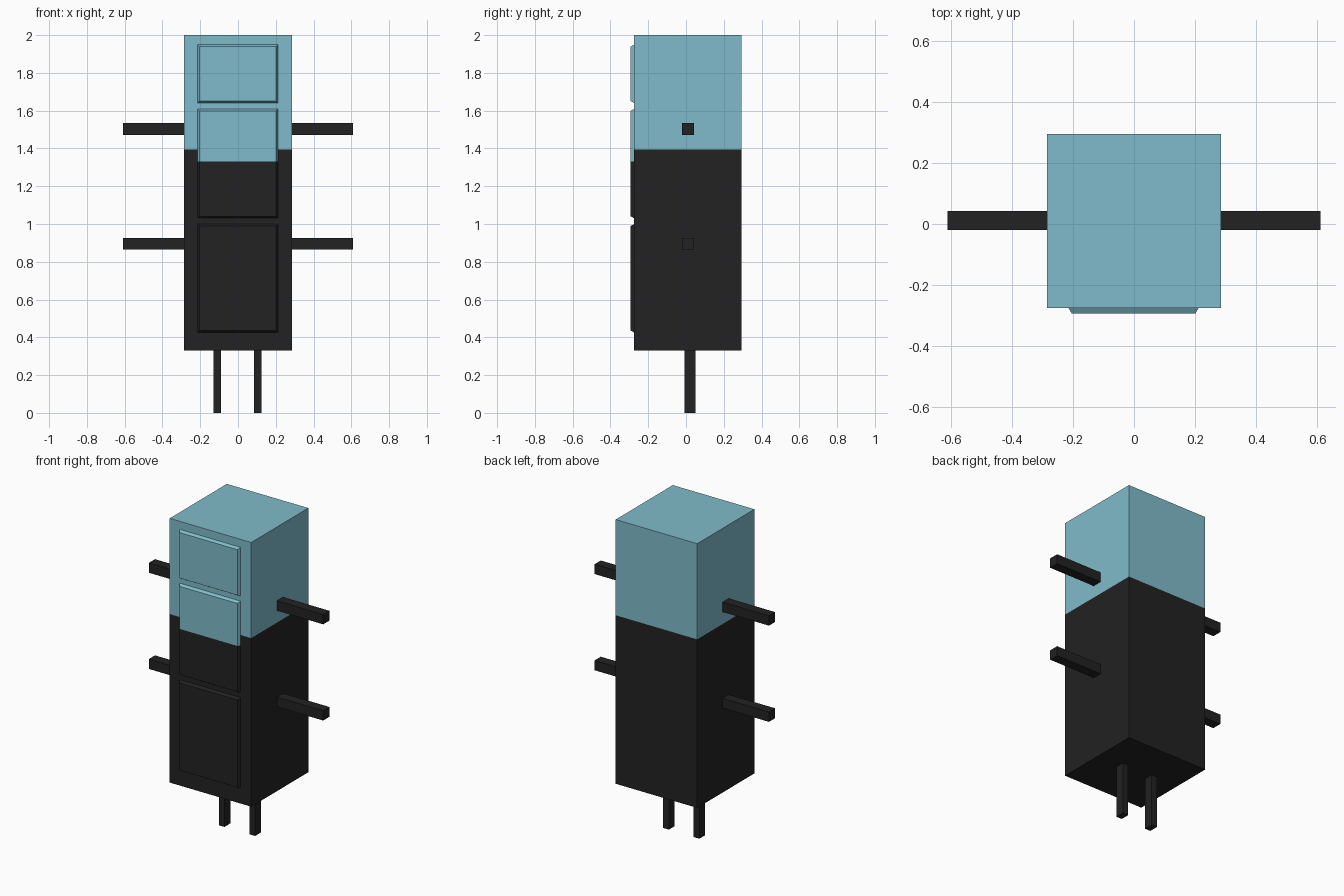
import bpy, bmesh
from mathutils import Vector

if "Cube" in bpy.data.objects:
    bpy.data.objects.remove(bpy.data.objects["Cube"])


def make_mat(name, rgb):
    m = bpy.data.materials.new(name)
    m.diffuse_color = (*rgb, 1)
    m.use_nodes = True
    m.node_tree.nodes["Principled BSDF"].inputs["Base Color"].default_value = m.diffuse_color
    return m


BLUE = make_mat("light_blue", (0.215, 0.50, 0.595))
BLACK = make_mat("charcoal", (0.016, 0.016, 0.016))


def box(name, lo, hi, split=None, taper=0.0, drop_back=False):
    """Box from corner to corner; blue above the split height, charcoal below.
    taper shrinks the front (-y) face to give a bevelled rim."""
    lo, hi = Vector(lo), Vector(hi)
    mid, size = (lo + hi) / 2, hi - lo
    bm = bmesh.new()
    bmesh.ops.create_cube(bm, size=1)
    for v in bm.verts:
        front = v.co.y < 0
        for i in range(3):
            v.co[i] = mid[i] + v.co[i] * size[i]
        if front and taper:
            v.co.x -= taper if v.co.x > mid.x else -taper
            v.co.z -= taper if v.co.z > mid.z else -taper
    if split is not None and lo.z < split < hi.z:
        bmesh.ops.bisect_plane(bm, geom=bm.verts[:] + bm.edges[:] + bm.faces[:],
                               plane_co=(0, 0, split), plane_no=(0, 0, 1))
    for f in bm.faces:
        above = split is not None and f.calc_center_median().z > split
        f.material_index = 0 if above else 1
    me = bpy.data.meshes.new(name)
    bm.to_mesh(me)
    bm.free()
    me.materials.append(BLUE)
    me.materials.append(BLACK)
    ob = bpy.data.objects.new(name, me)
    bpy.context.collection.objects.link(ob)
    return ob


# Two-tone body
box("body", (-0.285, -0.275, 0.33), (0.285, 0.295, 2.0), split=1.395)

# Raised front panels with bevelled rims
for name, z0, z1 in (("upper_panel", 1.64, 1.95),
                     ("middle_panel", 1.03, 1.61),
                     ("lower_panel", 0.425, 1.0)):
    box(name, (-0.215, -0.293, z0), (0.212, -0.274, z1), split=1.33, taper=0.011)

# Side bars
for level, z in (("upper", 1.503), ("lower", 0.895)):
    for side, s in (("left", -1), ("right", 1)):
        x0, x1 = sorted((s * 0.28, s * 0.61))
        box(f"{level}_{side}_arm", (x0, -0.02, z - 0.031), (x1, 0.042, z + 0.031))

# Legs
for side, x in (("left", -0.109), ("right", 0.105)):
    box(f"{side}_leg", (x - 0.02, -0.008, 0), (x + 0.02, 0.05, 0.335))
